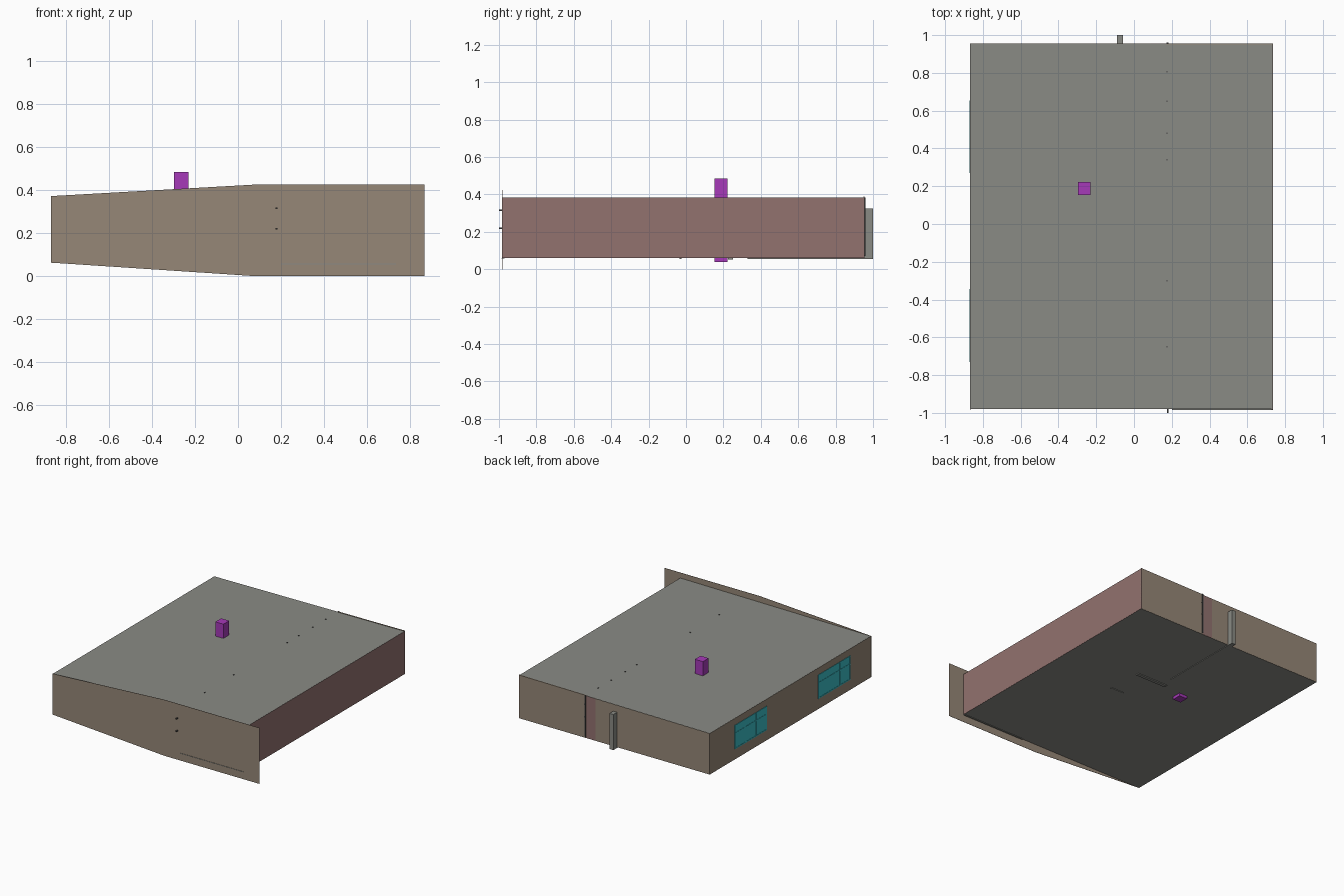
import bpy, bmesh

if "Cube" in bpy.data.objects:
    bpy.data.objects.remove(bpy.data.objects["Cube"])


def srgb(r, g, b):
    f = lambda c: c / 12.92 if c <= 0.04045 else ((c + 0.055) / 1.055) ** 2.4
    return (f(r / 255), f(g / 255), f(b / 255), 1)


def material(name, rgb):
    m = bpy.data.materials.new(name)
    m.diffuse_color = srgb(*rgb)
    m.use_nodes = True
    m.node_tree.nodes["Principled BSDF"].inputs["Base Color"].default_value = m.diffuse_color
    return m


GRAY = material("concrete gray", (138, 139, 133))
BROWN = material("facade brown", (150, 135, 119))
PINK = material("wall pink", (146, 114, 111))
PURPLE = material("shaft purple", (166, 58, 184))
TEAL = material("window teal", (58, 188, 198))
DARK = material("rod dark", (70, 70, 70))


def prism(name, profile, y0, y1, mat):
    """Extrude an (x, z) profile from y0 to y1."""
    bm = bmesh.new()
    face = bm.faces.new([bm.verts.new((x, y0, z)) for x, z in profile])
    ext = bmesh.ops.extrude_face_region(bm, geom=[face])
    moved = [v for v in ext["geom"] if isinstance(v, bmesh.types.BMVert)]
    bmesh.ops.translate(bm, verts=moved, vec=(0, y1 - y0, 0))
    bmesh.ops.recalc_face_normals(bm, faces=bm.faces)
    me = bpy.data.meshes.new(name)
    bm.to_mesh(me)
    bm.free()
    me.materials.append(mat)
    ob = bpy.data.objects.new(name, me)
    bpy.context.collection.objects.link(ob)
    return ob


def box(name, x0, x1, y0, y1, z0, z1, mat):
    return prism(name, [(x0, z0), (x1, z0), (x1, z1), (x0, z1)], y0, y1, mat)


def roof_z(x):
    return 0.372 + (x + 0.87) / 1.605 * 0.013


L, R, F, B = -0.868, 0.735, -0.981, 0.955   # body limits


def back_panel(name, x0, x1, mat, lift=-0.0005):
    prism(name, [(x0, 0.06), (x1, 0.06), (x1, roof_z(x1) + lift),
                 (x0, roof_z(x0) + lift)], B - 0.006, B, mat)


# roof and floor slabs
prism("roof", [(L + .001, .364), (R - .001, .377), (R - .001, .385), (L + .001, .372)],
      F + 0.001, B - 0.001, GRAY)
box("floor", L + .001, R - .001, F + .001, B - .001, 0.0595, 0.066, GRAY)
box("floor_lip", 0.2, R, -0.986, -0.97, 0.054, 0.057, GRAY)

# front facade, wider and taller than the body
prism("front_facade", [(-0.87, 0.062), (0.07, 0), (0.868, 0), (0.868, 0.425),
                       (0.07, 0.425), (-0.87, 0.372)], -0.983, F, BROWN)

# side and back walls
box("left_wall", L, L + .006, F, B, 0.06, 0.3715, BROWN)
box("right_wall", R - .006, R, F, B, 0.06, 0.3845, PINK)
back_panel("back_wall_left", L, 0.09, BROWN)
back_panel("back_wall_middle", 0.09, 0.17, PINK)
back_panel("back_wall_right", 0.17, R, BROWN, 0.003)

# inner partitions, one reaching out of the back wall as a post
box("long_partition", -0.09, -0.057, 0.33, 1.0, 0.055, 0.325, GRAY)
box("cross_partition", -0.09, 0.17, 0.225, 0.25, 0.053, 0.325, GRAY)
box("short_partition", 0.077, 0.186, -0.035, -0.025, 0.055, 0.325, GRAY)

# ventilation shaft through floor and roof
box("shaft", -0.297, -0.23, 0.153, 0.222, 0.038, 0.485, PURPLE)

# left windows: pane plate with thin glazing bars
for i, (y0, y1) in enumerate([(-0.73, -0.345), (0.27, 0.655)]):
    w, z0, z1 = y1 - y0, 0.138, 0.32
    box(f"window_{i}", L - .001, L + .003, y0, y1, z0, z1, TEAL)
    for k, t in enumerate((0, 0.32, 0.68, 1)):
        y = y0 + .004 + t * (w - .008)
        box(f"window_{i}_mullion_{k}", L - .003, L, y - .004, y + .004, z0, z1, TEAL)
    for k, z in enumerate((z0 + .004, 0.258, z1 - .004)):
        box(f"window_{i}_rail_{k}", L - .003, L, y0, y1, z - .004, z + .004, TEAL)

# thin rods of the inner frame piercing roof and facades
for i, y in enumerate((-0.65, -0.3, 0.34, 0.48, 0.65, 0.805, 0.957)):
    box(f"upright_rod_{i}", 0.171, 0.178, y - .004, y + .004, 0.07, 0.384, DARK)
for i, z in enumerate((0.22, 0.315)):
    box(f"long_rod_{i}", 0.175, 0.183, -1.0, 0.96, z - .004, z + .004, DARK)
